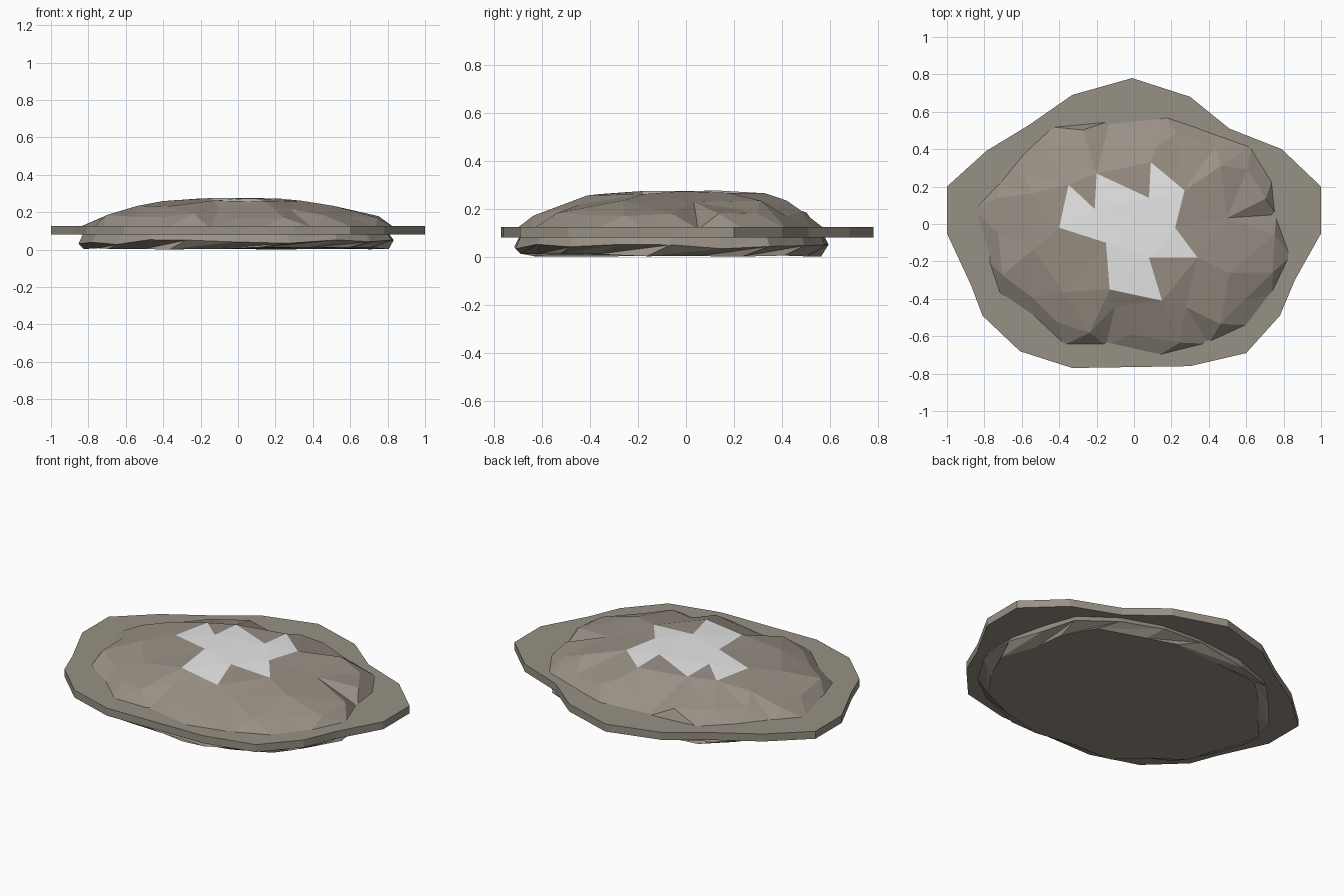
import bpy, bmesh, random
from mathutils import Vector
from mathutils.geometry import delaunay_2d_cdt

random.seed(4)
cube = bpy.data.objects.get("Cube")
if cube:
    bpy.data.objects.remove(cube, do_unlink=True)


def material(name, color):
    m = bpy.data.materials.new(name)
    m.use_nodes = True
    m.diffuse_color = (*color, 1)
    m.node_tree.nodes["Principled BSDF"].inputs["Base Color"].default_value = (*color, 1)
    return m


STONE = material("warm grey stone", (0.32, 0.28, 0.235))
RIM = material("olive grey rim", (0.31, 0.285, 0.235))
PALE = material("pale mineral", (0.8, 0.8, 0.8))

# Plan outlines, counter-clockwise from the left side
rim = [(1, .2), (.79, .4), (.51, .51), (.3, .68), (-.01, .78), (-.33, .69), (-.56, .53),
       (-.79, .39), (-1, .2), (-1, -.05), (-.87, -.33), (-.81, -.49), (-.61, -.68),
       (-.33, -.77), (.3, -.76), (.6, -.69), (.78, -.49), (.86, -.3), (1, -.05)]
body = [(.76, .05), (.74, .24), (.63, .42), (.35, .52), (.17, .58), (-.13, .55), (-.45, .52),
        (-.6, .38), (-.73, .22), (-.86, .08), (-.78, -.2), (-.72, -.38), (-.53, -.51),
        (-.38, -.65), (-.15, -.65), (.12, -.71), (.4, -.64), (.62, -.54), (.74, -.38), (.84, -.17)]
star = [(-.35, .21), (-.21, .08), (-.2, .27), (.08, .14), (.09, .33), (.27, .18), (.22, -.02),
        (.34, -.18), (.08, -.18), (.15, -.41), (-.13, -.35), (-.15, -.1), (-.4, -.02)]


def finish(bm, name, mats):
    bmesh.ops.recalc_face_normals(bm, faces=bm.faces)
    mesh = bpy.data.meshes.new(name)
    bm.to_mesh(mesh)
    bm.free()
    for m in mats:
        mesh.materials.append(m)
    obj = bpy.data.objects.new(name, mesh)
    bpy.context.collection.objects.link(obj)
    return obj


def loft(name, rings, mat):
    """Closed solid through rings of equal length."""
    bm = bmesh.new()
    loops = [[bm.verts.new(p) for p in ring] for ring in rings]
    n = len(loops[0])
    for a, b in zip(loops, loops[1:]):
        for i in range(n):
            j = (i + 1) % n
            bm.faces.new((a[i], a[j], b[j]))
            bm.faces.new((a[i], b[j], b[i]))
    bm.faces.new(loops[0])
    bm.faces.new(loops[-1])
    return finish(bm, name, [mat])


def midpoints(points):
    return [((a[0] + b[0]) / 2, (a[1] + b[1]) / 2) for a, b in zip(points, points[1:] + points[:1])]


def inside(p, poly):
    hit = False
    for a, b in zip(poly, poly[1:] + poly[:1]):
        if (a[1] > p[1]) != (b[1] > p[1]):
            hit ^= p[0] < a[0] + (p[1] - a[1]) * (b[0] - a[0]) / (b[1] - a[1])
    return hit


# Thin flange all round
loft("flange", [[(x, y, .08) for x, y in rim], [(x, y, .125) for x, y in rim]], RIM)

# Chipped underside, with its middle ring offset by half a step
lower = [(x * 1.01, y * 1.02) for x, y in body]
loft("underside", [
    [(x * .95, y * .95, random.uniform(0, .014)) for x, y in lower],
    [(x * 1.03, y * 1.03, random.uniform(.025, .055)) for x, y in midpoints(lower)],
    [(x, y, .085) for x, y in midpoints(lower)]], STONE)

# Faceted dome, triangulated in plan around the pale star patch
heights = {}
points = []


def add(x, y, z):
    points.append(Vector((x, y)))
    heights[len(points) - 1] = z


for x, y in star:
    add(x, y, .279 - .12 * (x * x + y * y))
n_star = len(star)
for x, y in body:
    add(x, y, .115)
for i, (x, y) in enumerate(midpoints(body)):
    s = .94 if x > .7 or i % 5 == 0 else random.uniform(.86, .92)
    add(x * s, y * s, random.uniform(.165, .195))
for x, y in body[::2]:
    s = random.uniform(.65, .75)
    add(x * s, y * s, random.uniform(.215, .235))
add(.02, .02, .275)
edges = [(i, (i + 1) % n_star) for i in range(n_star)]
edges += [(n_star + i, n_star + (i + 1) % len(body)) for i in range(len(body))]
coords, _, faces, origins, _, _ = delaunay_2d_cdt(points, edges, [], 1, 1e-5)

bm = bmesh.new()
verts = [bm.verts.new((c.x, c.y, heights[o[0]] if o else .2)) for c, o in zip(coords, origins)]
for f in faces:
    face = bm.faces.new([verts[i] for i in f])
    c = face.calc_center_median()
    face.material_index = 1 if inside(c, star) else 0
dome = finish(bm, "dome", [STONE, PALE])
